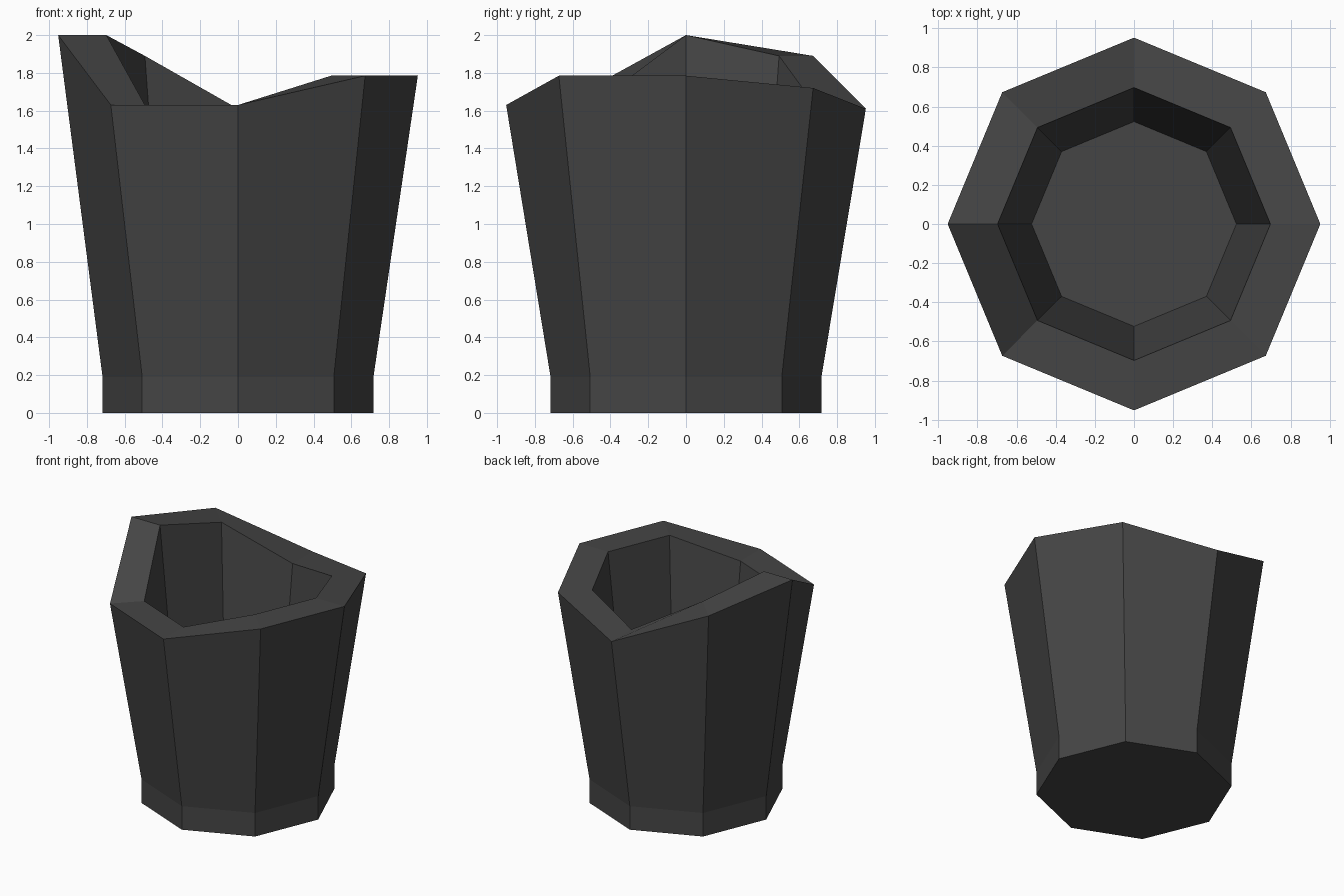
import bpy, bmesh, math

cube = bpy.data.objects.get("Cube")
if cube:
    bpy.data.objects.remove(cube, do_unlink=True)

charcoal = bpy.data.materials.new("charcoal")
charcoal.use_nodes = True
colour = (0.06, 0.06, 0.06, 1)
charcoal.diffuse_color = colour
charcoal.node_tree.nodes["Principled BSDF"].inputs["Base Color"].default_value = colour

SIDES = 8
# Uneven rim heights, counter-clockwise from +x
RIM = [1.785, 1.72, 1.61, 1.89, 2.0, 1.63, 1.63, 1.785]

bm = bmesh.new()


def ring(radius, heights):
    """Add one octagonal loop with a height for each corner."""
    verts = []
    for i, z in enumerate(heights):
        a = 2 * math.pi * i / SIDES
        verts.append(bm.verts.new((radius * math.cos(a), radius * math.sin(a), z)))
    return verts


# Foot, flared outer wall, rim, inner wall and floor
loops = [
    ring(0.717, [0] * SIDES),
    ring(0.717, [0.19] * SIDES),
    ring(0.952, RIM),
    ring(0.697, RIM),
    ring(0.523, [0.19] * SIDES),
]
for low, high in zip(loops, loops[1:]):
    for i in range(SIDES):
        j = (i + 1) % SIDES
        bm.faces.new((low[i], low[j], high[j], high[i]))
bm.faces.new(loops[0][::-1])
bm.faces.new(loops[-1])
bmesh.ops.recalc_face_normals(bm, faces=bm.faces)

mesh = bpy.data.meshes.new("broken_pot")
bm.to_mesh(mesh)
bm.free()
mesh.materials.append(charcoal)
pot = bpy.data.objects.new("broken_pot", mesh)
bpy.context.collection.objects.link(pot)
